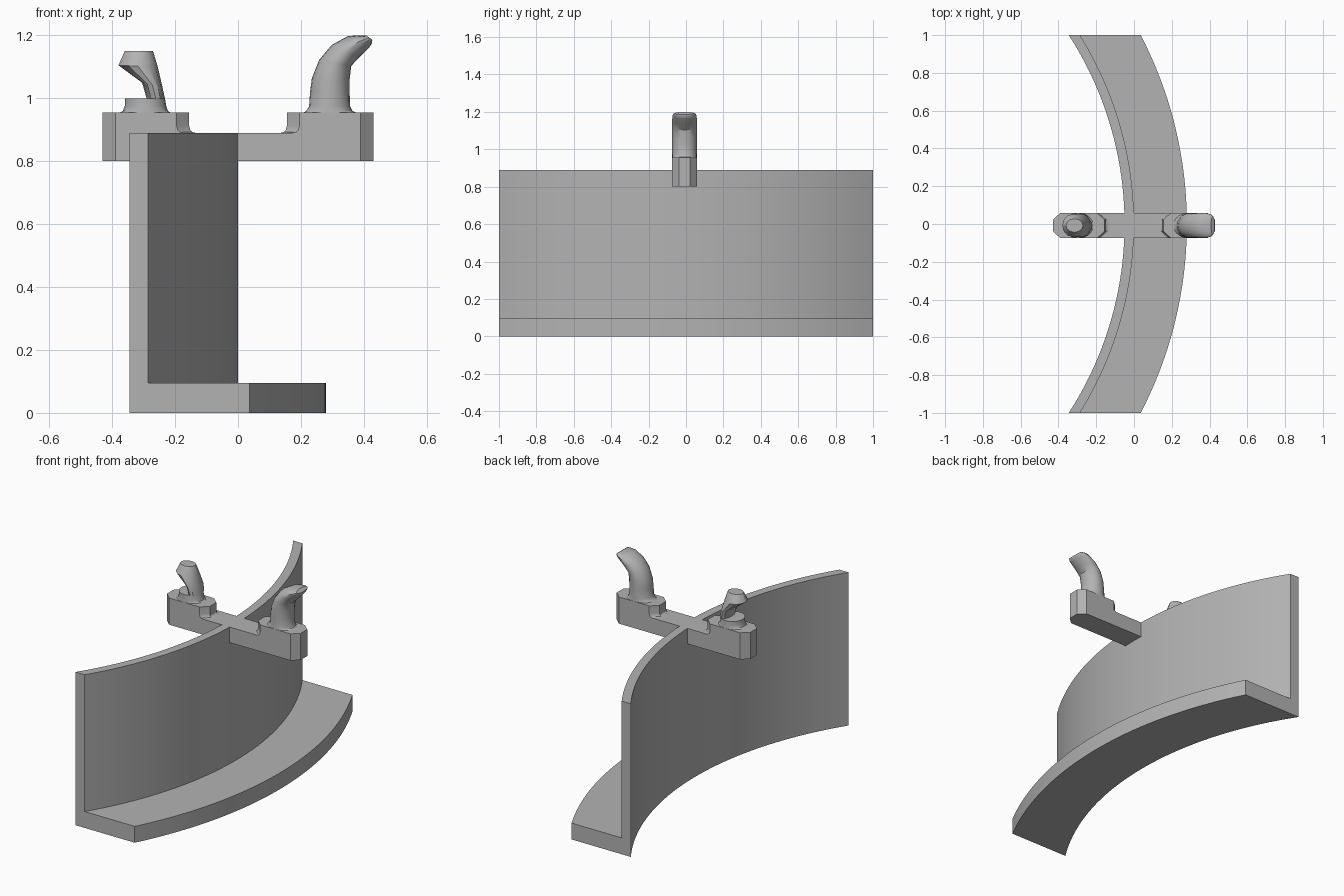
import bpy, bmesh, math

old = bpy.data.objects.get("Cube")
if old:
    bpy.data.objects.remove(old, do_unlink=True)

GREY = (0.45, 0.45, 0.45, 1)
grey = bpy.data.materials.new("plain grey")
grey.use_nodes = True
grey.diffuse_color = GREY
grey.node_tree.nodes["Principled BSDF"].inputs["Base Color"].default_value = GREY

BAR_Y = -0.008      # bar centre line
HALF = 0.067        # bar half width
CENTRE_X = -1.89    # centre of the wall arcs


def loft(name, rings, cap_start=True, cap_end=True, angle=30):
    """Skin a list of equal-length point rings into one object."""
    bm = bmesh.new()
    loops = [[bm.verts.new(p) for p in ring] for ring in rings]
    n = len(loops[0])
    for a, b in zip(loops, loops[1:]):
        for i in range(n):
            j = (i + 1) % n
            bm.faces.new((a[i], a[j], b[j], b[i]))
    if cap_start:
        bm.faces.new(loops[0])
    if cap_end:
        bm.faces.new(loops[-1])
    bmesh.ops.recalc_face_normals(bm, faces=bm.faces)
    mesh = bpy.data.meshes.new(name)
    bm.to_mesh(mesh)
    bm.free()
    mesh.materials.append(grey)
    obj = bpy.data.objects.new(name, mesh)
    bpy.context.collection.objects.link(obj)
    bpy.ops.object.select_all(action='DESELECT')
    obj.select_set(True)
    bpy.context.view_layer.objects.active = obj
    bpy.ops.object.shade_smooth_by_angle(angle=math.radians(angle))
    return obj


def plan(x0, x1, z, chamfer=0.04, flat=0.03):
    """Rectangle with chamfered corners, seen from above."""
    half = [(x0, -flat), (x0 + chamfer, -HALF), (x1 - chamfer, -HALF), (x1, -flat)]
    pts = half + [(x, -y) for x, y in reversed(half)]
    return [(x, BAR_Y + y, z) for x, y in pts]


def oval(x0, z0, x1, z1, w, sides=20):
    """Tilted oval ring spanning two points in the side profile."""
    ring = []
    for i in range(sides):
        a = math.tau * i / sides
        t = (1 - math.cos(a)) / 2
        ring.append((x0 + (x1 - x0) * t, BAR_Y + w * math.sin(a), z0 + (z1 - z0) * t))
    return ring


# Curved wall with its bottom shelf: an L section swept along concentric arcs
section = [(1.84, 0), (2.17, 0), (2.17, 0.095), (1.89, 0.095), (1.89, 0.89), (1.84, 0.89)]
STEPS = 40
loft("curved_wall_and_shelf", [
    [(CENTRE_X + math.sqrt(r * r - y * y), y, z) for r, z in section]
    for y in (2 * i / STEPS - 1 for i in range(STEPS + 1))])

# Cross bar through the wall
loft("cross_bar", [plan(-0.43, 0.43, 0.80), plan(-0.43, 0.43, 0.89)])

# Raised end blocks with a small fillet on their inner side
for side, name in ((1, "left_end_block"), (-1, "right_end_block")):
    rings = []
    for inner, z in ((0.135, 0.89), (0.145, 0.893), (0.152, 0.90), (0.155, 0.912), (0.155, 0.955)):
        rings.append([(side * x, y, z) for x, y, z in plan(inner, 0.43, z)])
    loft(name, rings, cap_start=False)

# Tall bent hook
hook = [(0.208, 0.955, 0.375, 0.955, HALF), (0.217, 0.960, 0.364, 0.960, HALF),
        (0.226, 0.975, 0.356, 0.975, 0.066), (0.229, 1.02, 0.355, 1.02, 0.066),
        (0.235, 1.065, 0.355, 1.06, 0.066), (0.258, 1.122, 0.36, 1.103, 0.066),
        (0.298, 1.17, 0.385, 1.13, 0.066), (0.35, 1.198, 0.418, 1.163, 0.065),
        (0.38, 1.2, 0.426, 1.175, 0.06), (0.408, 1.2, 0.427, 1.186, 0.05)]
loft("tall_hook", [oval(*h) for h in hook], cap_start=False)

# Short finger: round foot with a flat ledge, then a leaning faceted tip
foot = [(-0.375, 0.955, -0.215, 0.955, HALF), (-0.366, 0.96, -0.223, 0.96, HALF),
        (-0.36, 0.975, -0.228, 0.975, 0.066), (-0.36, 1.0, -0.232, 1.0, 0.066)]
loft("finger_foot", [oval(*f) for f in foot], cap_start=False)
finger = [(-0.29, 0.998, -0.232, 0.998, 0.058), (-0.305, 1.05, -0.24, 1.035, 0.062),
          (-0.38, 1.105, -0.255, 1.10, 0.062), (-0.36, 1.15, -0.27, 1.15, 0.036)]
loft("short_finger", [oval(*f, sides=12) for f in finger], cap_start=False)
